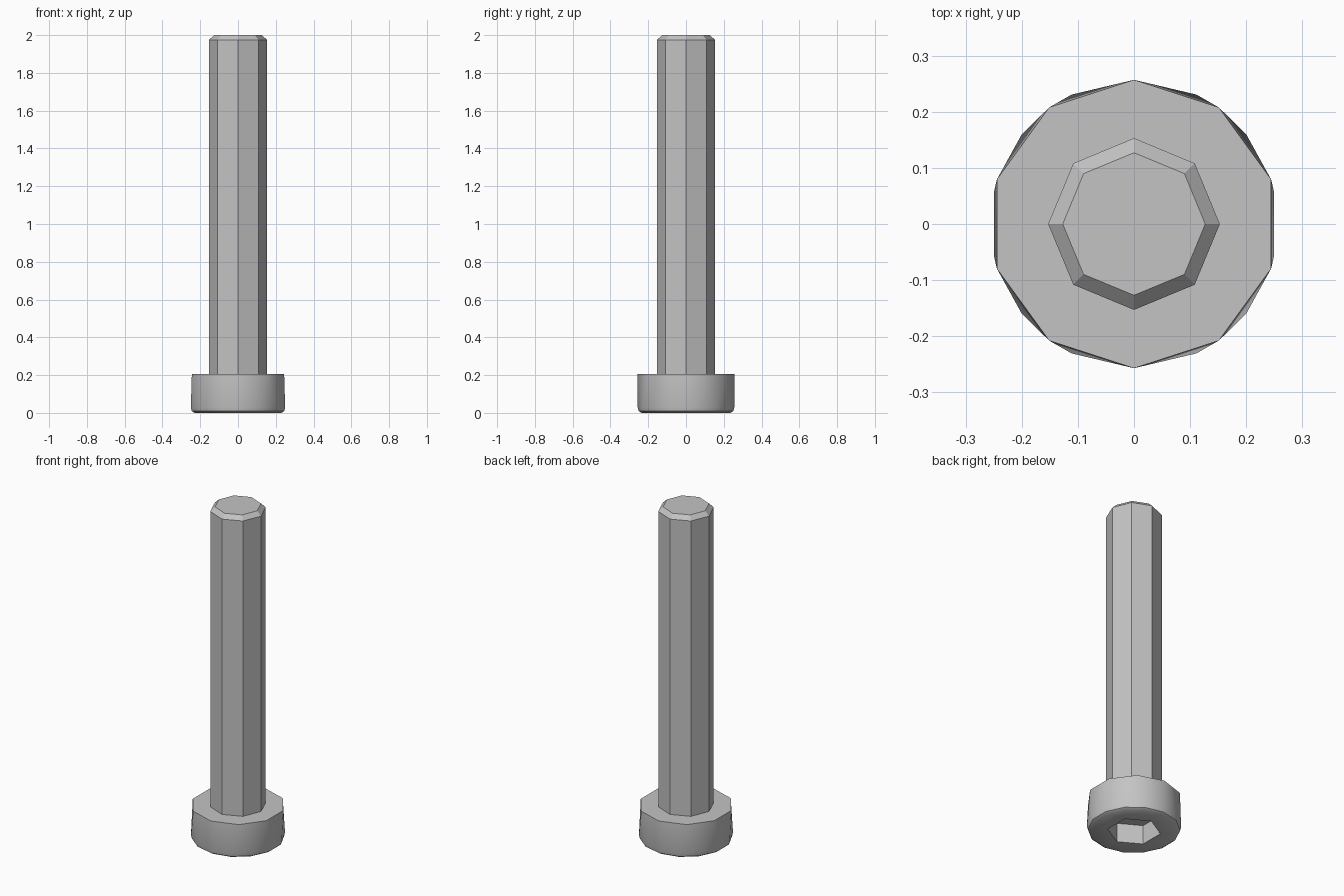
import bpy
import bmesh
from math import sin, cos, pi, radians

cube = bpy.data.objects.get("Cube")
if cube:
    bpy.data.objects.remove(cube, do_unlink=True)

# Single plain metal colour
steel = bpy.data.materials.new("steel_grey")
steel.use_nodes = True
colour = (0.55, 0.55, 0.55, 1)
steel.diffuse_color = colour
steel.node_tree.nodes["Principled BSDF"].inputs["Base Color"].default_value = colour


def ring(bm, sides, radius, z):
    """Regular polygon of vertices with one corner on +y."""
    angles = [pi / 2 + 2 * pi * i / sides for i in range(sides)]
    return [bm.verts.new((radius * cos(a), radius * sin(a), z)) for a in angles]


def skin(bm, lower, upper):
    """Join two rings of equal size with quads."""
    n = len(lower)
    for i in range(n):
        j = (i + 1) % n
        bm.faces.new((lower[i], lower[j], upper[j], upper[i]))


def finish(bm, name, angle):
    bmesh.ops.recalc_face_normals(bm, faces=bm.faces[:])
    mesh = bpy.data.meshes.new(name)
    bm.to_mesh(mesh)
    bm.free()
    mesh.materials.append(steel)
    obj = bpy.data.objects.new(name, mesh)
    bpy.context.collection.objects.link(obj)
    bpy.ops.object.select_all(action='DESELECT')
    obj.select_set(True)
    bpy.context.view_layer.objects.active = obj
    bpy.ops.object.shade_smooth_by_angle(angle=radians(angle))
    return obj


HEAD_TOP = 0.205

# Shaft: octagonal rod with a chamfered tip
bm = bmesh.new()
rings = [ring(bm, 8, r, z) for r, z in
         ((0.153, HEAD_TOP - 0.01), (0.153, 1.975), (0.127, 2.0))]
for low, high in zip(rings, rings[1:]):
    skin(bm, low, high)
bm.faces.new(rings[0])
bm.faces.new(rings[-1])
finish(bm, "shaft", 20)

# Head: ten-sided upper rim blending into a fourteen-sided rounded lower rim
bm = bmesh.new()
ring(bm, 10, 0.257, HEAD_TOP)
for r, z in ((0.256, 0.03), (0.251, 0.01), (0.235, 0)):
    base = ring(bm, 14, r, z)
bmesh.ops.convex_hull(bm, input=bm.verts[:])

# Open the underside and sink a hexagonal socket into it
under = [f for f in bm.faces if all(v.co.z < 0.001 for v in f.verts)]
bmesh.ops.delete(bm, geom=under, context='FACES')
mouth = ring(bm, 6, 0.145, 0)
floor = ring(bm, 6, 0.145, 0.115)
skin(bm, mouth, floor)
bm.faces.new(floor)
rim = [e for e in bm.edges
       if e.is_boundary and all(v.co.z < 0.001 for v in e.verts)]
bmesh.ops.triangle_fill(bm, edges=rim, use_beauty=True)
loose = [e for e in bm.edges if not e.link_faces]
bmesh.ops.delete(bm, geom=loose, context='EDGES')
finish(bm, "socket_head", 40)
